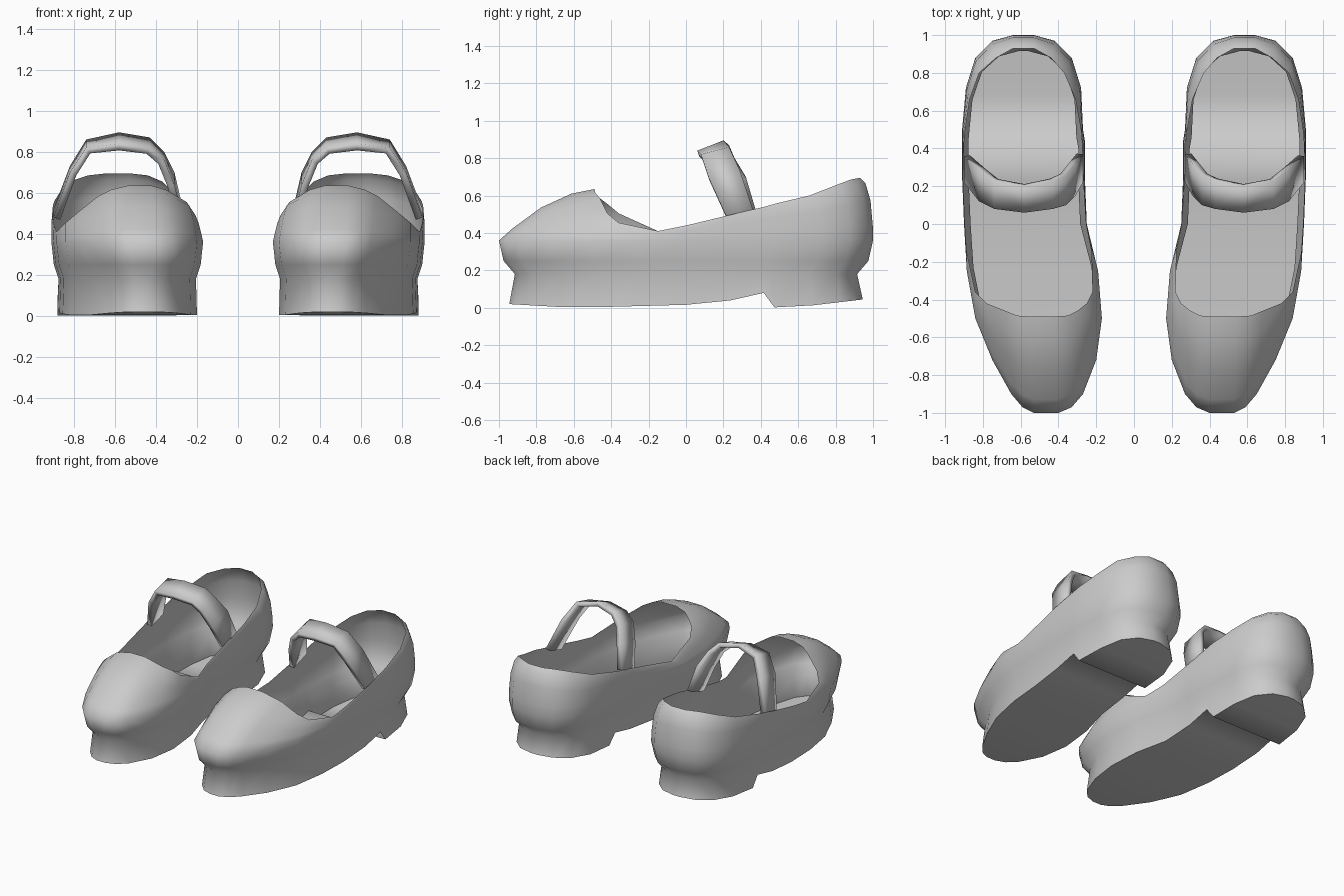
import bpy, bmesh

cube = bpy.data.objects.get("Cube")
if cube:
    bpy.data.objects.remove(cube)

grey = bpy.data.materials.new("plain_grey")
grey.use_nodes = True
COLOUR = (0.6, 0.6, 0.6, 1)
grey.diffuse_color = COLOUR
grey.node_tree.nodes["Principled BSDF"].inputs["Base Color"].default_value = COLOUR

# Stations from toe to heel: widest outline (y, inner x, outer x), then opening rim (y, inner x, outer x, z)
STATIONS = [
    (-1.0, .40, .53, -.49, .42, .54, .635),
    (-.97, .33, .59, -.485, .35, .62, .615),
    (-.90, .27, .65, -.46, .30, .68, .585),
    (-.72, .20, .75, -.42, .25, .78, .53),
    (-.50, .17, .84, -.36, .22, .84, .48),
    (-.25, .19, .885, -.15, .225, .885, .41),
    (0, .25, .90, 0, .255, .895, .44),
    (.25, .26, .91, .25, .27, .905, .50),
    (.44, .26, .91, .42, .275, .90, .54),
    (.50, .27, .91, .49, .28, .895, .56),
    (.72, .28, .89, .66, .31, .87, .60),
    (.88, .33, .84, .80, .37, .82, .655),
    (.97, .42, .75, .88, .44, .73, .685),
    (1.0, .53, .64, .93, .53, .64, .695),
]
# Underside height along the shoe: flat sole, raised arch, heel block
SOLE = [(-.95, .02), (-.6, 0), (.15, .02), (.417, .08), (.474, 0), (.65, .01), (.95, .045)]
# Strap rows: x, front edge (y, z), back edge (y, z)
STRAP = [
    (.27, .22, .48, .37, .53), (.31, .15, .64, .32, .70), (.36, .10, .76, .26, .80),
    (.43, .08, .82, .23, .87), (.58, .06, .84, .20, .895), (.74, .08, .82, .23, .86),
    (.82, .12, .70, .29, .73), (.90, .22, .48, .36, .52),
]


def sole_height(y):
    for (a, za), (b, zb) in zip(SOLE, SOLE[1:]):
        if y <= b:
            return za + (zb - za) * (y - a) / (b - a)
    return SOLE[-1][1]


def mix(a, b, t):
    return a + (b - a) * t


def low_ring(scale, inset, height):
    """Ring below the widest line; height None follows the underside."""
    inner, outer = [], []
    for y, xi, xo, *_ in STATIONS:
        yy = y * scale
        z = sole_height(yy) if height is None else height
        d = min(inset, (xo - xi) / 4)
        inner.append((xi + d, yy, z))
        outer.append((xo - d, yy, z))
    return inner + outer[::-1]


def high_ring(along, up):
    """Ring between the widest line and the opening rim."""
    inner, outer = [], []
    for y, xi, xo, ry, rxi, rxo, rz in STATIONS:
        t = along if y < 0 else along ** 2
        z = mix(.36, rz, up)
        tilt = .025 * up if -.45 < ry < -.3 else 0
        yy = mix(y, ry, t)
        inner.append((mix(xi, rxi, t), yy, z + tilt))
        outer.append((mix(xo, rxo, t), yy, z - tilt))
    return inner + outer[::-1]


def finish(name, bm, side, angle):
    """Mirror to the wanted side, shade and colour the part."""
    if side < 0:
        for v in bm.verts:
            v.co.x *= -1
        bmesh.ops.reverse_faces(bm, faces=bm.faces)
    mesh = bpy.data.meshes.new(name)
    bm.to_mesh(mesh)
    bm.free()
    mesh.materials.append(grey)
    ob = bpy.data.objects.new(name, mesh)
    bpy.context.collection.objects.link(ob)
    bpy.ops.object.select_all(action="DESELECT")
    ob.select_set(True)
    bpy.context.view_layer.objects.active = ob
    bpy.ops.object.shade_smooth_by_angle(angle=angle)
    return ob


def shoe_body(name, side):
    rings = [low_ring(.945, .03, None), low_ring(.915, .035, .18), low_ring(.975, .012, .25)]
    rings += [high_ring(a, u) for a, u in ((0, 0), (.14, .23), (.44, .64), (.76, .91), (1, 1))]
    bm = bmesh.new()
    loops = [[bm.verts.new(p) for p in ring] for ring in rings]
    n = len(loops[0])
    # upper and side walls
    for low, high in zip(loops, loops[1:]):
        for i in range(n):
            j = (i + 1) % n
            bm.faces.new((low[j], low[i], high[i], high[j]))
    # sole and heel underside, bridged across
    base = loops[0]
    for i in range(n // 2 - 1):
        bm.faces.new((base[i], base[i + 1], base[n - 2 - i], base[n - 1 - i]))
    bmesh.ops.recalc_face_normals(bm, faces=bm.faces)
    return finish(name, bm, side, 1.2)


def strap(name, side):
    bm = bmesh.new()
    rows = [(bm.verts.new((x, yf, zf)), bm.verts.new((x, yb, zb))) for x, yf, zf, yb, zb in STRAP]
    for (f, b), (g, c) in zip(rows, rows[1:]):
        bm.faces.new((f, g, c, b))
    ob = finish(name, bm, side, .9)
    thick = ob.modifiers.new("thickness", "SOLIDIFY")
    thick.thickness = .035
    thick.offset = -1


for label, sign in (("left", 1), ("right", -1)):
    shoe_body(label + "_shoe", sign)
    strap(label + "_strap", sign)
